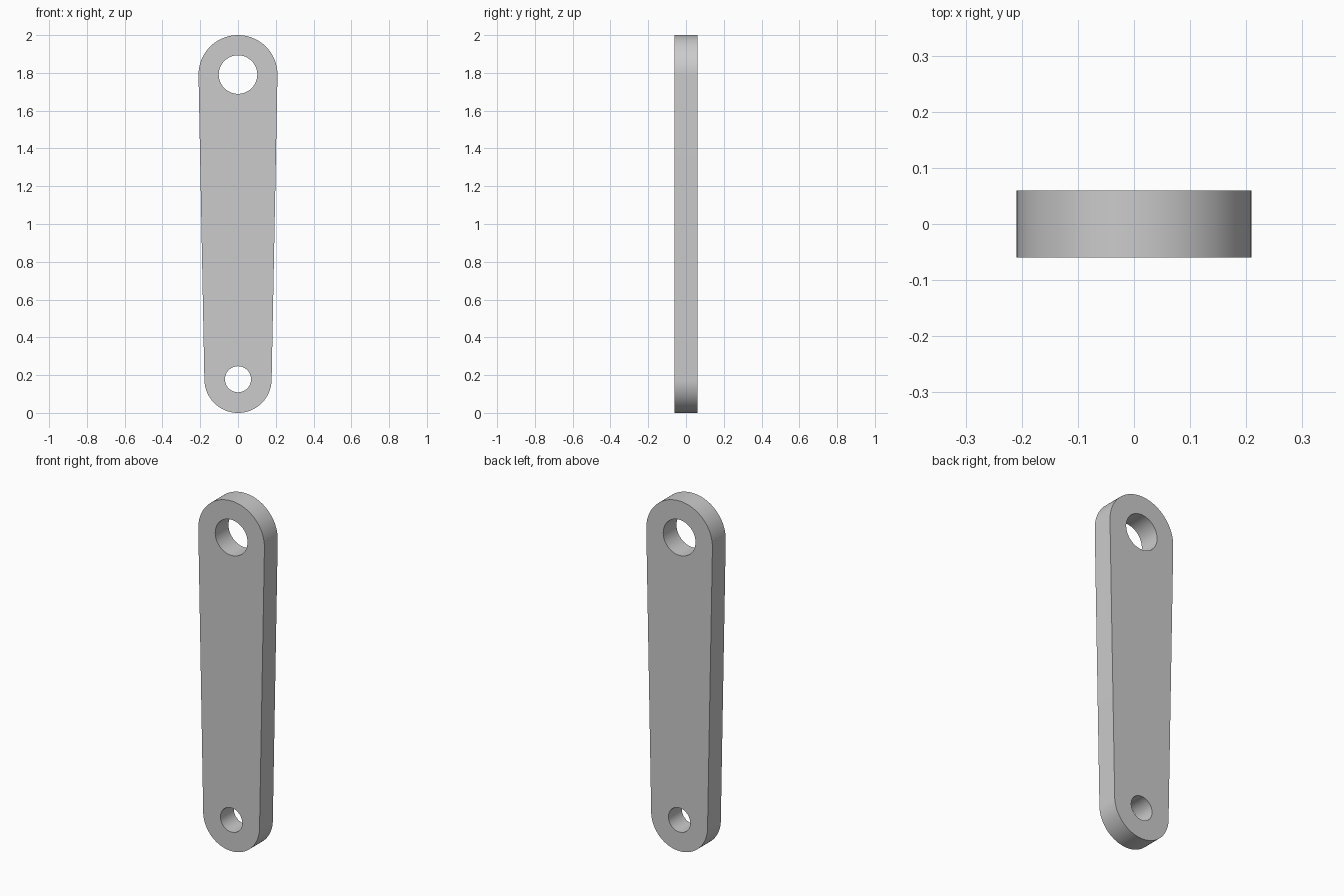
import bpy
import math

cube = bpy.data.objects.get("Cube")
if cube:
    bpy.data.objects.remove(cube, do_unlink=True)

TOP_Z, TOP_R, TOP_HOLE = 1.791, 0.209, 0.102
LOW_Z, LOW_R, LOW_HOLE = 0.178, 0.178, 0.069
HALF_DEPTH = 0.06
SEGMENTS = 64


def arc(z, radius, start, end, steps):
    """Points along an arc centred on the arm's axis."""
    angles = [start + (end - start) * i / steps for i in range(steps + 1)]
    return [(radius * math.cos(a), z + radius * math.sin(a)) for a in angles]


def add_loop(curve, points):
    spline = curve.splines.new('POLY')
    spline.points.add(len(points) - 1)
    for p, (x, z) in zip(spline.points, points):
        p.co = (x, z, 0, 1)
    spline.use_cyclic_u = True


# Arm profile: two round ends joined by tangent lines, with a hole in each end
tilt = -math.asin((TOP_R - LOW_R) / (TOP_Z - LOW_Z))
outline = arc(TOP_Z, TOP_R, tilt, math.pi - tilt, SEGMENTS)
outline += arc(LOW_Z, LOW_R, math.pi - tilt, 2 * math.pi + tilt, SEGMENTS)

profile = bpy.data.curves.new("link_arm_profile", 'CURVE')
profile.dimensions = '2D'
profile.fill_mode = 'BOTH'
profile.extrude = HALF_DEPTH
add_loop(profile, outline)
for z, r in ((TOP_Z, TOP_HOLE), (LOW_Z, LOW_HOLE)):
    add_loop(profile, arc(z, r, 0, 2 * math.pi, SEGMENTS)[:-1])

# Stand the plate upright and turn it into a mesh
arm = bpy.data.objects.new("link_arm", profile)
bpy.context.collection.objects.link(arm)
arm.rotation_euler.x = math.pi / 2
bpy.ops.object.select_all(action='DESELECT')
arm.select_set(True)
bpy.context.view_layer.objects.active = arm
bpy.ops.object.convert(target='MESH')
bpy.ops.object.transform_apply(location=False, rotation=True, scale=False)

# Weld the caps to the rim and face everything outward
bpy.ops.object.mode_set(mode='EDIT')
bpy.ops.mesh.select_all(action='SELECT')
bpy.ops.mesh.remove_doubles(threshold=0.0001)
bpy.ops.mesh.normals_make_consistent(inside=False)
bpy.ops.object.mode_set(mode='OBJECT')
bpy.ops.object.shade_smooth_by_angle(angle=math.radians(30))

# Plain grey metal
grey = bpy.data.materials.new("plain_grey")
grey.use_nodes = True
colour = (0.6, 0.6, 0.6, 1)
grey.diffuse_color = colour
grey.node_tree.nodes["Principled BSDF"].inputs["Base Color"].default_value = colour
arm.data.materials.clear()
arm.data.materials.append(grey)
